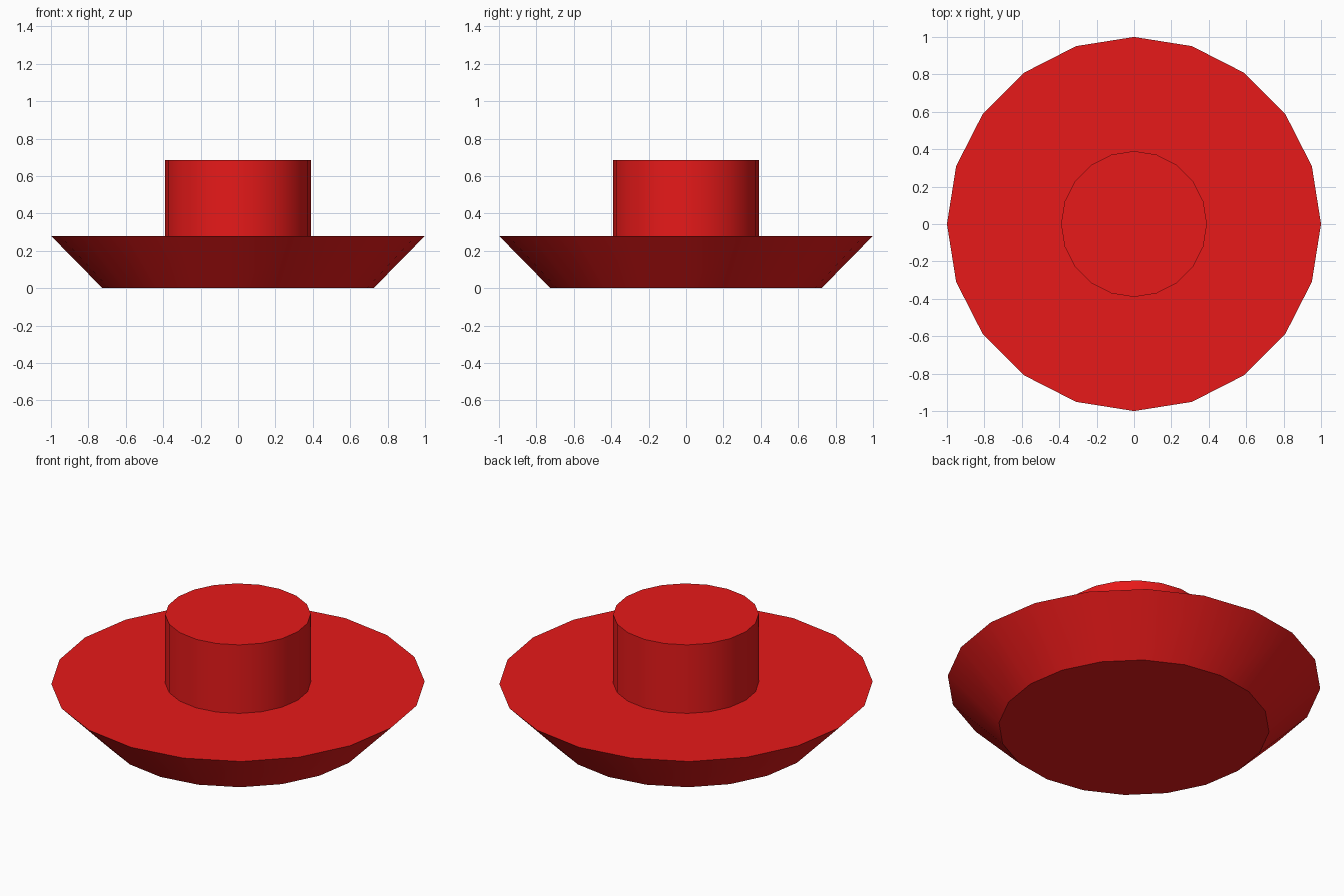
import bpy
import math

if "Cube" in bpy.data.objects:
    bpy.data.objects.remove(bpy.data.objects["Cube"])

SIDES = 20

# Shared red paint
red = bpy.data.materials.new("red")
red.diffuse_color = (0.8, 0.01, 0.01, 1)
red.use_nodes = True
red.node_tree.nodes["Principled BSDF"].inputs["Base Color"].default_value = red.diffuse_color


def lathe(name, profile):
    """Revolve (radius, z) points around z, capping both ends unless the profile stays open below."""
    verts = [(r * math.cos(2 * math.pi * i / SIDES), r * math.sin(2 * math.pi * i / SIDES), z)
             for r, z in profile for i in range(SIDES)]
    faces = [tuple(reversed(range(SIDES)))]
    for k in range(len(profile) - 1):
        a, b = k * SIDES, (k + 1) * SIDES
        for i in range(SIDES):
            j = (i + 1) % SIDES
            faces.append((a + i, a + j, b + j, b + i))
    faces.append(tuple(range(len(verts) - SIDES, len(verts))))
    mesh = bpy.data.meshes.new(name)
    mesh.from_pydata(verts, [], faces)
    mesh.materials.append(red)
    obj = bpy.data.objects.new(name, mesh)
    bpy.context.collection.objects.link(obj)
    # Smooth walls, crisp rims
    bpy.ops.object.select_all(action='DESELECT')
    obj.select_set(True)
    bpy.context.view_layer.objects.active = obj
    bpy.ops.object.shade_smooth_by_angle(angle=math.radians(30))
    return obj


# Flared base, the round stem, and its shoulder in one solid
lathe("button", [(0.725, 0), (1.0, 0.28), (0.39, 0.28), (0.39, 0.685)])
